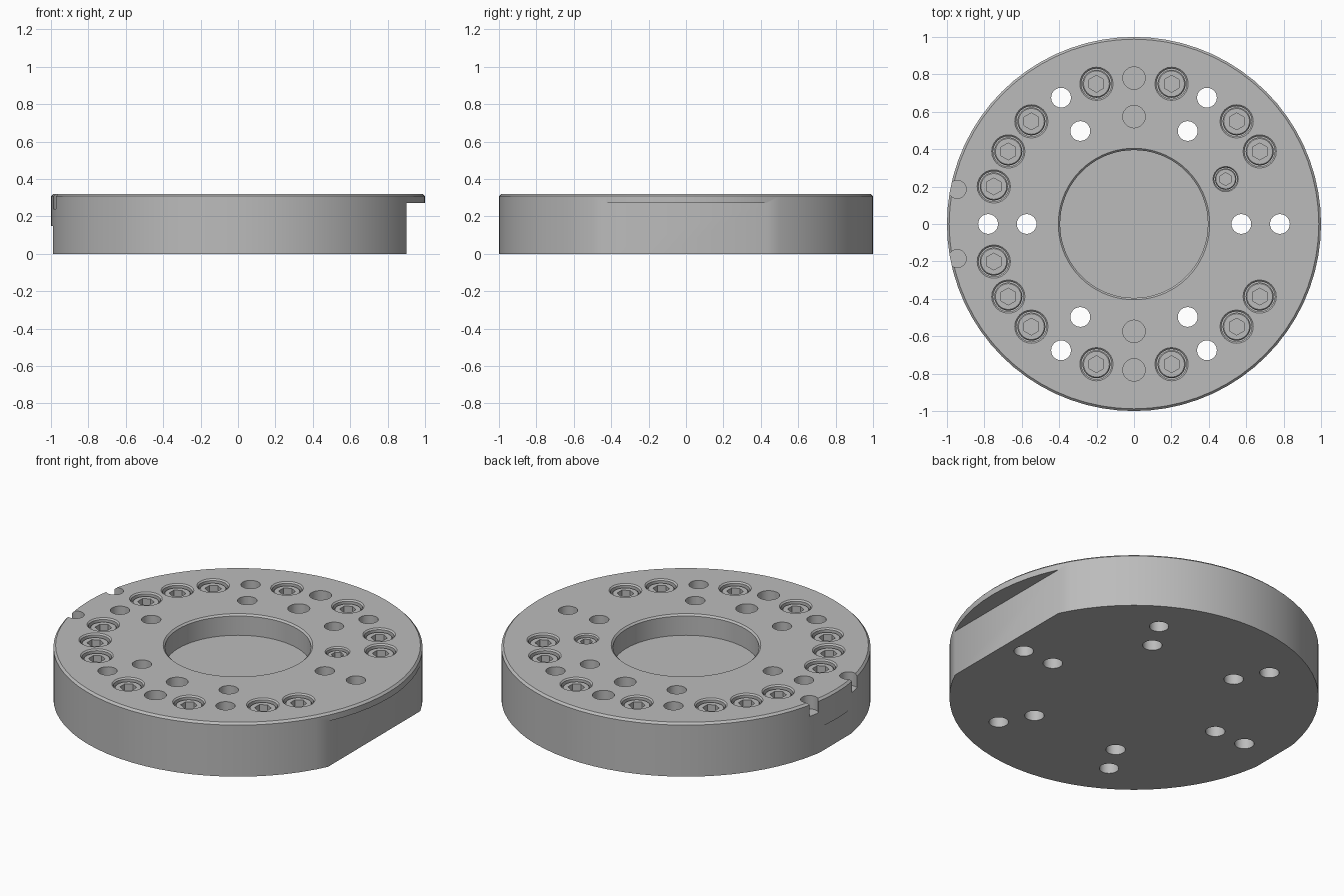
import bpy, bmesh, math
from mathutils import Matrix

cube = bpy.data.objects.get("Cube")
if cube:
    bpy.data.objects.remove(cube, do_unlink=True)

TOP = 0.32          # plate thickness
PITCH = 0.776       # screw circle radius

steel = bpy.data.materials.new("plain_grey_steel")
steel.use_nodes = True
GREY = (0.5, 0.5, 0.5, 1)
steel.diffuse_color = GREY
steel.node_tree.nodes["Principled BSDF"].inputs["Base Color"].default_value = GREY


def lathe(bm, rings, segments, x=0, y=0):
    """Closed turned solid; each ring is (radius or radius function, z)."""
    loops = []
    for radius, z in rings:
        loop = []
        for i in range(segments):
            a = math.tau * i / segments
            r = radius(a) if callable(radius) else radius
            loop.append(bm.verts.new((x + r * math.cos(a), y + r * math.sin(a), z)))
        loops.append(loop)
    for low, high in zip(loops, loops[1:]):
        for i in range(segments):
            j = (i + 1) % segments
            bm.faces.new((low[i], low[j], high[j], high[i]))
    bm.faces.new(loops[0][::-1])
    bm.faces.new(loops[-1])


def box(bm, low, high):
    size = [h - l for l, h in zip(low, high)]
    mid = [(h + l) / 2 for l, h in zip(low, high)]
    bmesh.ops.create_cube(bm, size=1, matrix=Matrix.Translation(mid) @ Matrix.Diagonal((*size, 1)))


def finish(bm, name):
    bmesh.ops.recalc_face_normals(bm, faces=bm.faces)
    mesh = bpy.data.meshes.new(name)
    bm.to_mesh(mesh)
    bm.free()
    mesh.materials.append(steel)
    obj = bpy.data.objects.new(name, mesh)
    bpy.context.collection.objects.link(obj)
    return obj


def select(obj):
    bpy.ops.object.select_all(action="DESELECT")
    obj.select_set(True)
    bpy.context.view_layer.objects.active = obj


def polar(radius, degrees):
    a = math.radians(degrees)
    return radius * math.cos(a), radius * math.sin(a)


# Screw places: (x, y, size)
screws = [(*polar(PITCH, s * a), 1) for a in (30, 45, 75, 105, 135, 150, 165) for s in (1, -1)]
screws.append((0.49, 0.24, 0.76))

# Round plate with chamfered rim and a blind centre bore
bm = bmesh.new()
lathe(bm, [(1, 0), (1, TOP - 0.012), (0.988, TOP), (0.405, TOP),
           (0.395, TOP - 0.01), (0.395, 0.195)], 72)
plate = finish(bm, "round_plate")

# Everything cut out of the plate
bm = bmesh.new()
for angle in range(0, 360, 60):                      # through holes
    for radius in (0.574, 0.78):
        lathe(bm, [(0.053, -0.1), (0.053, 0.5)], 24, *polar(radius, angle))
for y in (0.574, 0.78, -0.574, -0.78):               # blind dowel holes
    lathe(bm, [(0.06, 0.2), (0.06, 0.5)], 24, 0, y)
for x, y, k in screws:                               # chamfered counterbores
    lathe(bm, [(0.081 * k, 0.22), (0.081 * k, TOP - 0.008),
               (0.089 * k, TOP), (0.089 * k, 0.4)], 24, x, y)
for y in (0.185, -0.185):                            # rim notches
    lathe(bm, [(0.048, 0.24), (0.048, 0.5)], 24, -0.945, y)
box(bm, (0.9, -1.2, -0.1), (1.2, 1.2, 0.272))        # side flat under the lip
box(bm, (-1.2, -1.2, -0.1), (-0.989, 1.2, 0.15))     # shallow flat opposite
cutter = finish(bm, "plate_cutter")
cutter.hide_render = True

cut = plate.modifiers.new("cut_outs", "BOOLEAN")
cut.operation = "DIFFERENCE"
cut.solver = "EXACT"
cut.object = cutter
select(plate)
bpy.ops.object.modifier_apply(modifier=cut.name)
bpy.data.objects.remove(cutter, do_unlink=True)
bpy.ops.object.shade_smooth_by_angle(angle=math.radians(30))


def hexagon(size):
    """Radius of a hexagon with corners toward +y and -y."""
    def radius(a):
        off = (a + math.pi / 6) % (math.pi / 3) - math.pi / 6
        return size * math.cos(math.pi / 6) / math.cos(off)
    return radius


# Socket head screws
for n, (x, y, k) in enumerate(screws):
    bm = bmesh.new()
    socket = hexagon(0.045 * k)
    lathe(bm, [(0.075 * k, 0.21), (0.075 * k, 0.295), (0.069 * k, 0.302),
               (socket, 0.302), (socket, 0.255)], 24, x, y)
    screw = finish(bm, f"socket_screw_{n + 1}")
    select(screw)
    bpy.ops.object.shade_smooth_by_angle(angle=math.radians(30))
